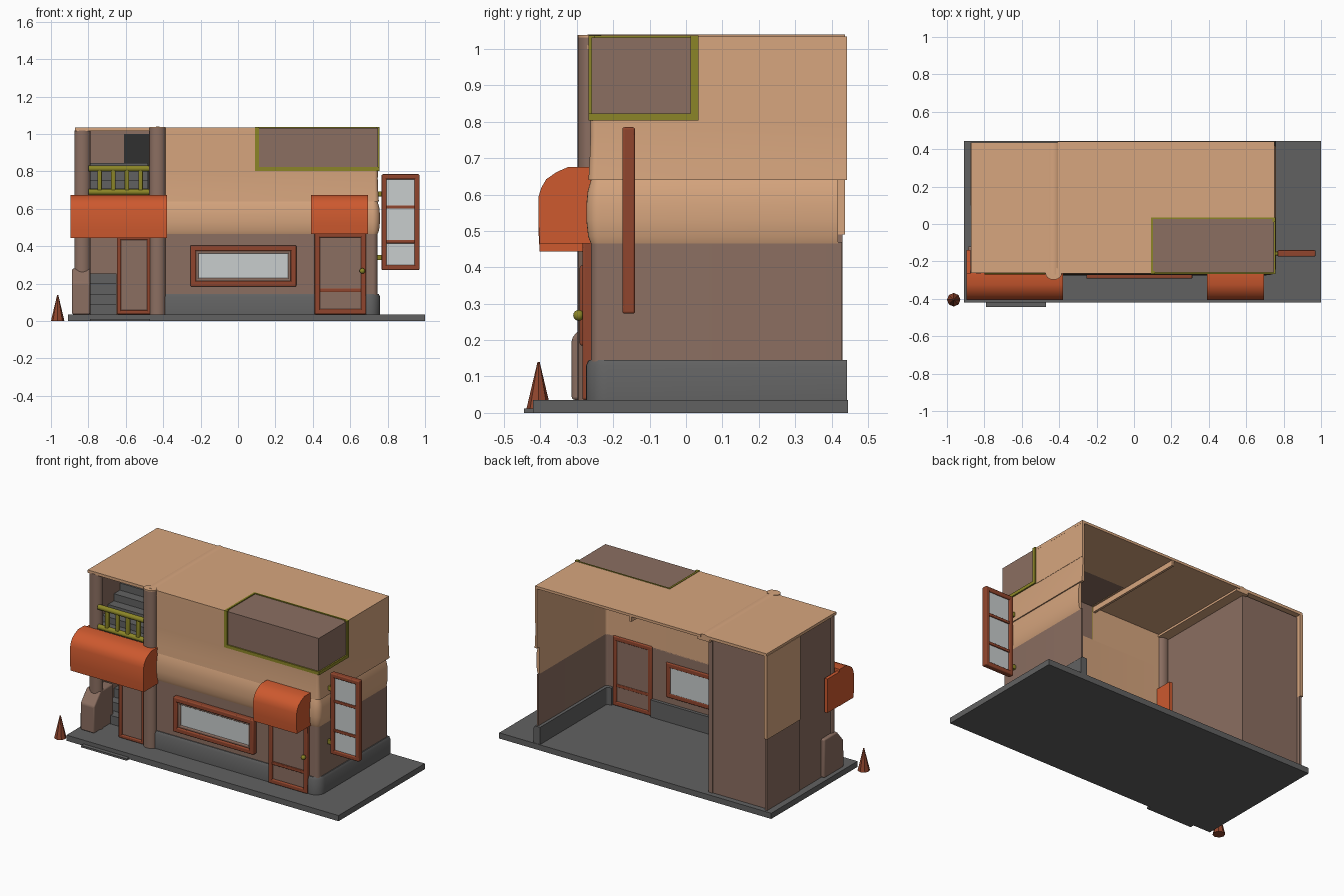
import bpy, bmesh, math
from mathutils import Vector

if "Cube" in bpy.data.objects:
    bpy.data.objects.remove(bpy.data.objects["Cube"])


def mat(name, r, g, b):
    m = bpy.data.materials.new(name)
    m.diffuse_color = (r, g, b, 1)
    m.use_nodes = True
    m.node_tree.nodes["Principled BSDF"].inputs["Base Color"].default_value = m.diffuse_color
    return m


TAN = mat("tan plaster", .68, .38, .21)
MAUVE = mat("mauve brown", .26, .158, .12)
ORANGE = mat("awning orange", .61, .10, .028)
WOOD = mat("red brown wood", .28, .06, .026)
OLIVE = mat("olive", .26, .235, .02)
GREY = mat("stone grey", .12, .12, .12)
DARK = mat("dark opening", .03, .03, .03)
GLASS = mat("pale glass", .58, .61, .61)


def finish(bm, name, m, bevel=0, smooth=True):
    bmesh.ops.recalc_face_normals(bm, faces=bm.faces)
    me = bpy.data.meshes.new(name)
    bm.to_mesh(me)
    bm.free()
    ob = bpy.data.objects.new(name, me)
    bpy.context.collection.objects.link(ob)
    me.materials.append(m)
    if bevel:
        b = ob.modifiers.new("bevel", 'BEVEL')
        b.width, b.segments = bevel, 3
    if smooth:
        bpy.ops.object.select_all(action='DESELECT')
        bpy.context.view_layer.objects.active = ob
        ob.select_set(True)
        bpy.ops.object.shade_smooth_by_angle(angle=math.radians(35))
    return ob


def box(name, x, y, z, m, bevel=0):
    bm = bmesh.new()
    bmesh.ops.create_cube(bm, size=1)
    for v in bm.verts:
        v.co = [(a[0] + a[1]) / 2 + c * (a[1] - a[0]) for a, c in zip((x, y, z), v.co)]
    return finish(bm, name, m, bevel)


def frame(name, x, y, z, w, m):
    """Rectangular frame in the xz plane with a bar width w."""
    (x0, x1), (z0, z1) = x, z
    box(name + "_left", (x0, x0 + w), y, z, m, .006)
    box(name + "_right", (x1 - w, x1), y, z, m, .006)
    box(name + "_bottom", x, y, (z0, z0 + w), m, .006)
    box(name + "_top", x, y, (z1 - w, z1), m, .006)


def extrude(name, prof, a, b, place, m, bevel=0):
    """Solid from a closed profile, swept from a to b."""
    bm = bmesh.new()
    ends = [[bm.verts.new(place(p, t)) for p in prof] for t in (a, b)]
    n = len(prof)
    for i in range(n):
        j = (i + 1) % n
        bm.faces.new((ends[0][i], ends[0][j], ends[1][j], ends[1][i]))
    bm.faces.new(ends[0])
    bm.faces.new(ends[1])
    return finish(bm, name, m, bevel)


def along_x(p, t): return (t, p[0], p[1])
def along_y(p, t): return (p[0], t, p[1])
def along_z(p, t): return (p[0], p[1], t)


def wall(name, x0, yback, prof, m, thick=.015, r=.03, corner=True, x1=.75):
    """Thin wall along the front, then round the corner and along the right side."""
    fy = -.265
    path = [((x0, fy), (0, -1))]
    if corner:
        for i in range(7):
            a = math.radians(-90 + 15 * i)
            n = (math.cos(a), math.sin(a))
            path.append(((x1 - r + r * n[0], fy + r + r * n[1]), n))
        path.append(((x1, yback), (1, 0)))
    else:
        path.append(((x1, fy), (0, -1)))
    loop = list(prof) + [(-thick, prof[-1][1]), (-thick, prof[0][1])]
    bm = bmesh.new()
    rows = [[bm.verts.new((p[0] + n[0] * o, p[1] + n[1] * o, z)) for o, z in loop] for p, n in path]
    k = len(loop)
    for r0, r1 in zip(rows, rows[1:]):
        for i in range(k):
            j = (i + 1) % k
            bm.faces.new((r0[i], r1[i], r1[j], r0[j]))
    bm.faces.new(rows[0])
    bm.faces.new(rows[-1])
    return finish(bm, name, m)


# ground slab and front step
box("base_slab", (-.91, 1), (-.42, .445), (0, .036), GREY)
box("front_step", (-.79, -.47), (-.445, -.40), (0, .012), GREY)

# main shell, open at the back
wall("lower_wall", -.43, .428, [(-.004, .036), (-.004, .47)], MAUVE)
plinth = [(.01, .036), (.01, .13), (.002, .145)]
wall("plinth_front", -.40, 0, plinth, GREY, .035, corner=False, x1=.41)
wall("plinth_corner", .685, .442, plinth, GREY, .035, r=.05)
wall("shop_band", -.40, .417, [(-.004, .465), (.004, .485), (.009, .53), (.009, .57),
                               (.005, .61), (-.004, .64)], TAN)
wall("upper_wall_base", -.40, .442, [(.003, .64), (0, .69), (-.003, .76), (-.002, .805)], TAN, r=.02)
wall("upper_wall_front", -.40, 0, [(-.002, .805), (0, 1.02)], TAN, corner=False, x1=.095)
box("upper_wall_side", (.735, .7495), (.03, .442), (.80, 1.02), TAN)
box("main_roof_left", (-.41, .10), (-.265, .442), (1.018, 1.034), TAN)
box("main_roof_right", (.10, .75), (.03, .442), (1.018, 1.034), TAN)
box("roof_beam", (.075, .09), (-.25, .44), (.985, 1.02), TAN)

# left wing: walls, roof, rounded ridge
box("wing_roof", (-.872, -.45), (-.262, .437), (1.016, 1.034), TAN)
ridge = [(-.43 + .044 * math.cos(math.radians(a)), 1.0 + .04 * math.sin(math.radians(a)))
         for a in range(0, 181, 20)]
extrude("roof_ridge", ridge, -.27, .437, along_y, TAN)
box("partition_wall", (-.475, -.45), (-.27, .415), (.036, 1.02), MAUVE)
box("wing_back_wall", (-.86, -.46), (.39, .41), (.036, 1.01), MAUVE)
box("wing_left_upper", (-.875, -.855), (.10, .437), (.49, 1.02), TAN)
box("wing_left_lower", (-.87, -.855), (.10, .43), (.036, .49), MAUVE)
box("wing_left_front", (-.865, -.85), (-.23, .11), (.036, 1.02), MAUVE)
box("inner_wall", (-.86, -.46), (.085, .10), (.036, 1.02), MAUVE)
box("upper_opening", (-.61, -.475), (.078, .086), (.66, 1.0), DARK)
box("balcony_floor", (-.86, -.46), (-.27, .09), (.64, .67), GREY)
for i in range(4):
    box(f"lower_step_{i}", (-.85, -.65), (-.15 + .06 * i, .086), (.036, .09 + .055 * i), GREY)
    box(f"upper_step_{i}", (-.85, -.48), (-.15 + .06 * i, .076), (.66, .71 + .045 * i), GREY)

# pillars and flared foot
for name, x, y in (("left_pillar", -.832, -.232), ("right_pillar", -.43, -.265)):
    oval = [(x + .043 * math.cos(t * math.pi / 10), y + .033 * math.sin(t * math.pi / 10))
            for t in range(20)]
    top = 1.02 if name == "left_pillar" else 1.032
    extrude(name, oval, .036, top, along_z, MAUVE)
cap = [(-.43 + .043 * math.cos(t * math.pi / 10), -.265 + .033 * math.sin(t * math.pi / 10))
       for t in range(20)]
extrude("right_pillar_cap", cap, 1.031, 1.038, along_z, TAN)
extrude("pillar_foot", [(-.314, .036), (-.314, .205), (-.25, .28), (-.12, .28), (-.12, .036)],
        -.888, -.79, along_x, MAUVE, .008)


# orange balcony and door awning
def awning_profile(z0):
    return [(-.262, z0), (-.402, z0), (-.405, z0 + .05), (-.405, .595), (-.397, .62),
            (-.384, .642), (-.355, .662), (-.325, .675), (-.262, .675)]


extrude("balcony_front", awning_profile(.443), -.895, -.38, along_x, ORANGE)
extrude("door_awning", awning_profile(.466), .39, .695, along_x, ORANGE)
for name, x in (("balcony_left_end", -.895), ("balcony_right_end", -.40)):
    box(name, (x, x + .02), (-.265, -.14), (.445, .66), ORANGE)

# balcony railing
for i, z in enumerate((.69, .815)):
    circ = [(-.253 + .016 * math.cos(t * math.pi / 8), z + .016 * math.sin(t * math.pi / 8))
            for t in range(16)]
    extrude(f"rail_{i}", circ, -.80, -.46, along_x, OLIVE)
for i in range(4):
    x = -.74 + .073 * i
    box(f"rail_post_{i}", (x - .012, x + .012), (-.265, -.241), (.69, .81), OLIVE, .006)

# left door
box("left_door_panel", (-.63, -.47), (-.265, -.25), (.036, .445), MAUVE)
frame("left_door_frame", (-.648, -.465), (-.275, -.245), (.036, .455), .022, WOOD)

# shop window
box("shop_window_glass", (-.225, .28), (-.273, -.242), (.21, .38), GLASS)
frame("shop_window_frame", (-.255, .312), (-.292, -.24), (.185, .405), .03, WOOD)
frame("shop_window_inner", (-.228, .285), (-.28, -.245), (.212, .378), .018, MAUVE)

# shop door
box("shop_door_panel", (.425, .67), (-.274, -.245), (.036, .465), MAUVE)
frame("shop_door_frame", (.41, .685), (-.285, -.24), (.036, .475), .028, WOOD)
box("shop_door_crossbar", (.43, .67), (-.282, -.242), (.155, .175), WOOD, .004)
bm = bmesh.new()
bmesh.ops.create_uvsphere(bm, u_segments=12, v_segments=8, radius=.015)
bmesh.ops.translate(bm, verts=bm.verts, vec=Vector((.665, -.295, .268)))
finish(bm, "shop_door_knob", OLIVE)

# corner window panels with olive edging
box("corner_window_front", (.10, .748), (-.26, -.25), (.805, 1.03), MAUVE)
box("corner_window_side", (.736, .748), (-.26, .032), (.805, 1.03), MAUVE)
box("corner_window_top", (.10, .748), (-.26, .032), (1.02, 1.031), MAUVE)
Y0, Y1 = -.268, .034
box("corner_trim_left", (.09, .112), (Y0, -.252), (.803, 1.037), OLIVE)
box("corner_trim_front", (.09, .757), (Y0, -.252), (.803, .823), OLIVE)
box("corner_trim_side", (.74, .757), (Y0, Y1), (.803, .823), OLIVE)
box("corner_trim_back", (.74, .757), (.012, Y1), (.803, 1.037), OLIVE)
box("corner_trim_roof_side", (.09, .102), (Y0, Y1), (1.02, 1.037), OLIVE)
box("corner_trim_roof_back", (.09, .757), (.026, Y1), (1.02, 1.037), OLIVE)

# hanging sign board
box("sign_glass", (.785, .955), (-.165, -.15), (.29, .77), GLASS)
frame("sign_frame", (.768, .97), (-.175, -.14), (.273, .785), .027, WOOD)
for i, z in enumerate((.425, .61)):
    box(f"sign_bar_{i}", (.785, .955), (-.172, -.143), (z - .009, z + .009), WOOD, .004)
for i, z in enumerate((.34, .68)):
    box(f"sign_bracket_{i}", (.735, .775), (-.168, -.147), (z - .014, z + .014), OLIVE, .004)

# small cone at the front left
bm = bmesh.new()
bmesh.ops.create_cone(bm, cap_ends=True, segments=8, radius1=.036, radius2=.003, depth=.14)
bmesh.ops.translate(bm, verts=bm.verts, vec=Vector((-.964, -.405, .07)))
finish(bm, "cone", WOOD, smooth=False)
